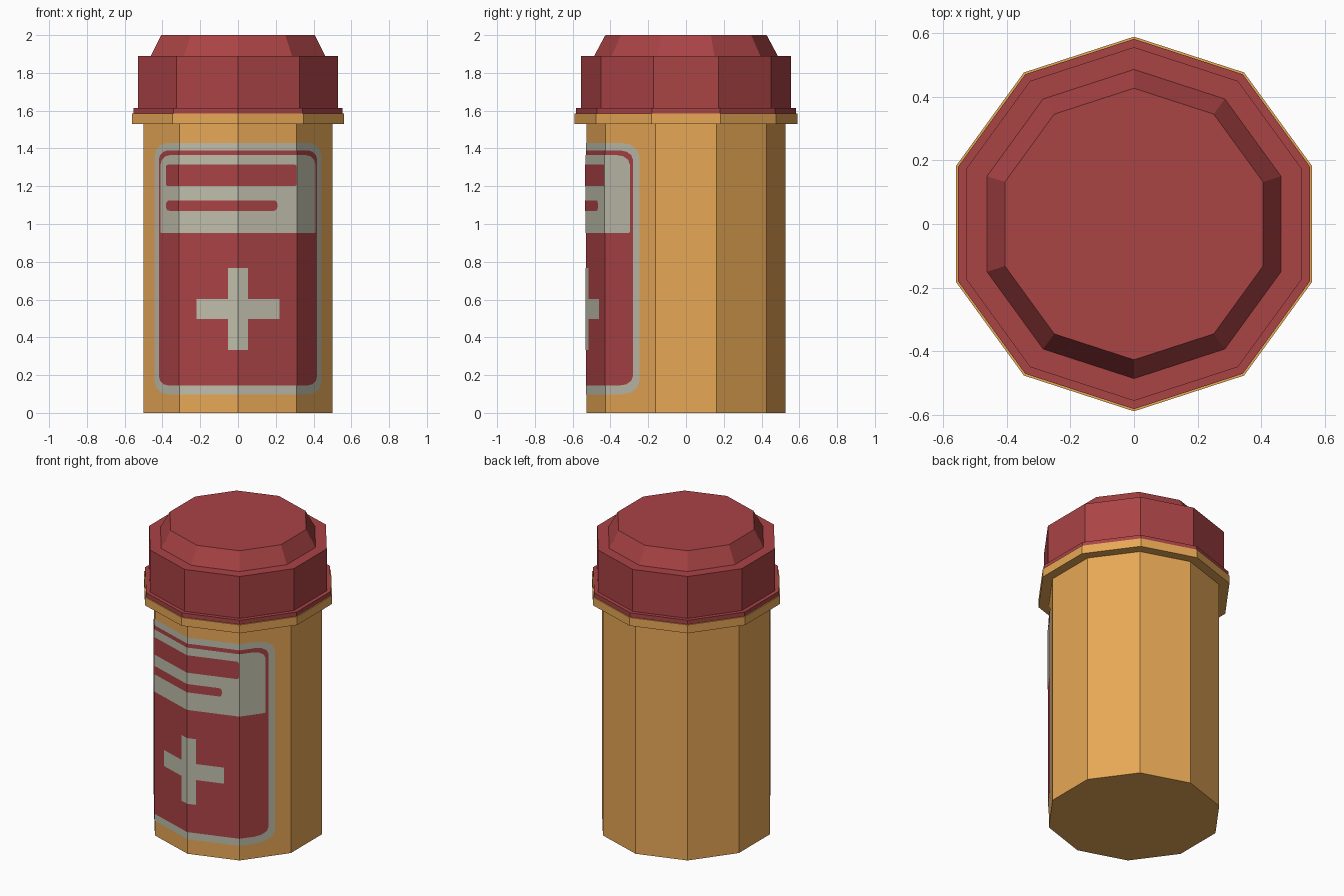
import bpy, bmesh, math
from mathutils import Vector

if "Cube" in bpy.data.objects:
    bpy.data.objects.remove(bpy.data.objects["Cube"])

SIDES = 10
R = 0.526  # corner radius of the bottle body


def material(name, rgb):
    lin = [((c / 255 + 0.055) / 1.055) ** 2.4 for c in rgb]
    m = bpy.data.materials.new(name)
    m.diffuse_color = (*lin, 1)
    m.use_nodes = True
    m.node_tree.nodes["Principled BSDF"].inputs["Base Color"].default_value = m.diffuse_color
    return m


amber = material("amber", (232, 168, 86))
red = material("red", (170, 67, 69))
cream = material("pale grey", (190, 189, 171))


def finish(bm, name, mat):
    me = bpy.data.meshes.new(name)
    bm.to_mesh(me)
    bm.free()
    me.materials.append(mat)
    ob = bpy.data.objects.new(name, me)
    bpy.context.collection.objects.link(ob)
    return ob


def turned(name, profile, mat):
    """Ten-sided solid from (radius, z) rings, closed at both ends."""
    bm = bmesh.new()
    rings = []
    for r, z in profile:
        angles = [math.radians(-90 + 360 * k / SIDES) for k in range(SIDES)]
        rings.append([bm.verts.new((r * math.cos(a), r * math.sin(a), z)) for a in angles])
    for lo, hi in zip(rings, rings[1:]):
        for k in range(SIDES):
            n = (k + 1) % SIDES
            bm.faces.new((lo[k], lo[n], hi[n], hi[k]))
    bm.faces.new(rings[0][::-1])
    bm.faces.new(rings[-1])
    bmesh.ops.recalc_face_normals(bm, faces=bm.faces)
    return finish(bm, name, mat)


# Front corners of the body in plan, right half
corners = [(R * math.sin(math.radians(36 * k)), -R * math.cos(math.radians(36 * k)))
           for k in range(3)]


def body_y(x):
    x = abs(x)
    a, b = (corners[0], corners[1]) if x <= corners[1][0] else (corners[1], corners[2])
    return a[1] + (b[1] - a[1]) * (x - a[0]) / (b[0] - a[0])


def rounded(x0, x1, z0, z1, r_low, r_high, seg=3):
    pts = []
    for cx, cz, start, r in ((x1, z0, -90, r_low), (x1, z1, 0, r_high),
                             (x0, z1, 90, r_high), (x0, z0, 180, r_low)):
        ox = cx - r if cx == x1 else cx + r
        oz = cz + r if cz == z0 else cz - r
        for i in range(seg + 1):
            a = math.radians(start + 90 * i / seg)
            pts.append((ox + r * math.cos(a), oz + r * math.sin(a)))
    return pts


def wrapped(name, outline, layer, mat):
    """Flat outline, folded at the body corners and laid on its front."""
    bm = bmesh.new()
    bm.faces.new([bm.verts.new((x, 0, z)) for x, z in outline])
    for fold in (-corners[1][0], 0, corners[1][0]):
        bmesh.ops.bisect_plane(bm, geom=bm.verts[:] + bm.edges[:] + bm.faces[:], dist=1e-5,
                               plane_co=Vector((fold, 0, 0)), plane_no=Vector((1, 0, 0)))
    s = 1 + 0.004 * layer
    for v in bm.verts:
        x = v.co.x
        v.co.x, v.co.y = x * s, body_y(x) * s
    return finish(bm, name, mat)


# Bottle with neck flange
turned("bottle", [(R, 0), (R, 1.53), (0.589, 1.53), (0.589, 1.585)], amber)

# Cap with lower lip, ledge and tapered top
turned("cap", [(0.582, 1.585), (0.582, 1.613), (0.556, 1.613), (0.556, 1.89),
               (0.486, 1.89), (0.427, 2.0)], red)

# Label: border, panel, header, bars and cross
wrapped("label_border", rounded(-0.44, 0.44, 0.097, 1.43, 0.07, 0.07), 1, cream)
wrapped("label_panel", rounded(-0.416, 0.416, 0.145, 1.39, 0.05, 0.05), 2, red)
wrapped("label_header", rounded(-0.405, 0.405, 0.953, 1.365, 0.006, 0.05), 3, cream)
wrapped("label_bar_wide", rounded(-0.375, 0.305, 1.20, 1.315, 0.012, 0.012), 4, red)
wrapped("label_bar_narrow", rounded(-0.375, 0.205, 1.07, 1.125, 0.018, 0.018), 4, red)

w, arm, zc = 0.053, 0.217, 0.55
cross = [(w, -arm), (w, -w), (arm, -w), (arm, w), (w, w), (w, arm)]
cross += [(-x, -z) for x, z in cross]
wrapped("label_cross", [(x, zc + z) for x, z in cross], 3, cream)
